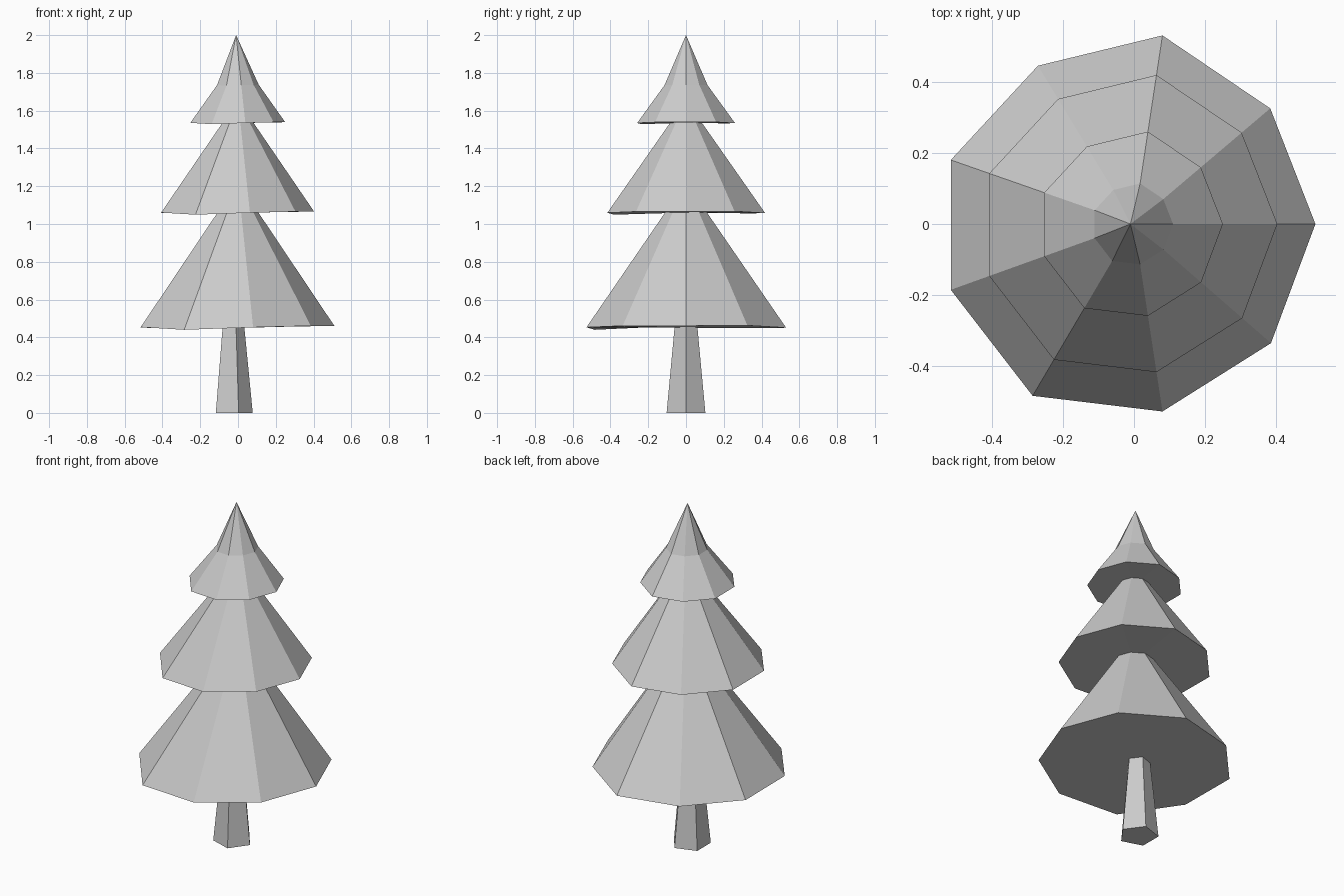
import bpy, bmesh, math

if "Cube" in bpy.data.objects:
    bpy.data.objects.remove(bpy.data.objects["Cube"])

# Slightly irregular nine-sided rim of the lowest tier: x, y, droop
RIM = [(0.51, 0, 0.01), (0.383, 0.325, 0.012), (0.08, 0.53, 0.0),
       (-0.27, 0.445, -0.002), (-0.515, 0.18, 0.0), (-0.515, -0.185, 0.003),
       (-0.285, -0.483, -0.011), (0.08, -0.527, 0.002), (0.385, -0.335, 0.01)]


def skin(name, rings, apex=None):
    """Join equal-sized point rings with quads, then close both ends."""
    bm = bmesh.new()
    loops = [[bm.verts.new(p) for p in ring] for ring in rings]
    n = len(loops[0])
    for a, b in zip(loops, loops[1:]):
        for i in range(n):
            j = (i + 1) % n
            bm.faces.new((a[i], a[j], b[j], b[i]))
    bm.faces.new(loops[0][::-1])
    if apex:
        tip = bm.verts.new(apex)
        for i in range(n):
            bm.faces.new((loops[-1][i], loops[-1][(i + 1) % n], tip))
    else:
        bm.faces.new(loops[-1])
    bmesh.ops.recalc_face_normals(bm, faces=bm.faces)
    mesh = bpy.data.meshes.new(name)
    bm.to_mesh(mesh)
    bm.free()
    obj = bpy.data.objects.new(name, mesh)
    bpy.context.collection.objects.link(obj)
    return obj


def rim_ring(scale, z):
    return [(x * scale, y * scale, z + dz * scale) for x, y, dz in RIM]


def pentagon(r, z):
    return [(-0.03 + r * math.cos(i * math.tau / 5), r * math.sin(i * math.tau / 5), z)
            for i in range(5)]


# Foliage: three stepped skirts, flared top one, ending in a point
profile = [(1.0, 0.451), (0.21, 1.06), (0.79, 1.058), (0.16, 1.535),
           (0.49, 1.534), (0.215, 1.735)]
skin("foliage", [rim_ring(s, z) for s, z in profile], apex=(-0.01, 0, 2.0))

# Trunk: tapered, five-sided
skin("trunk", [pentagon(0.108, 0), pentagon(0.061, 0.48)])
